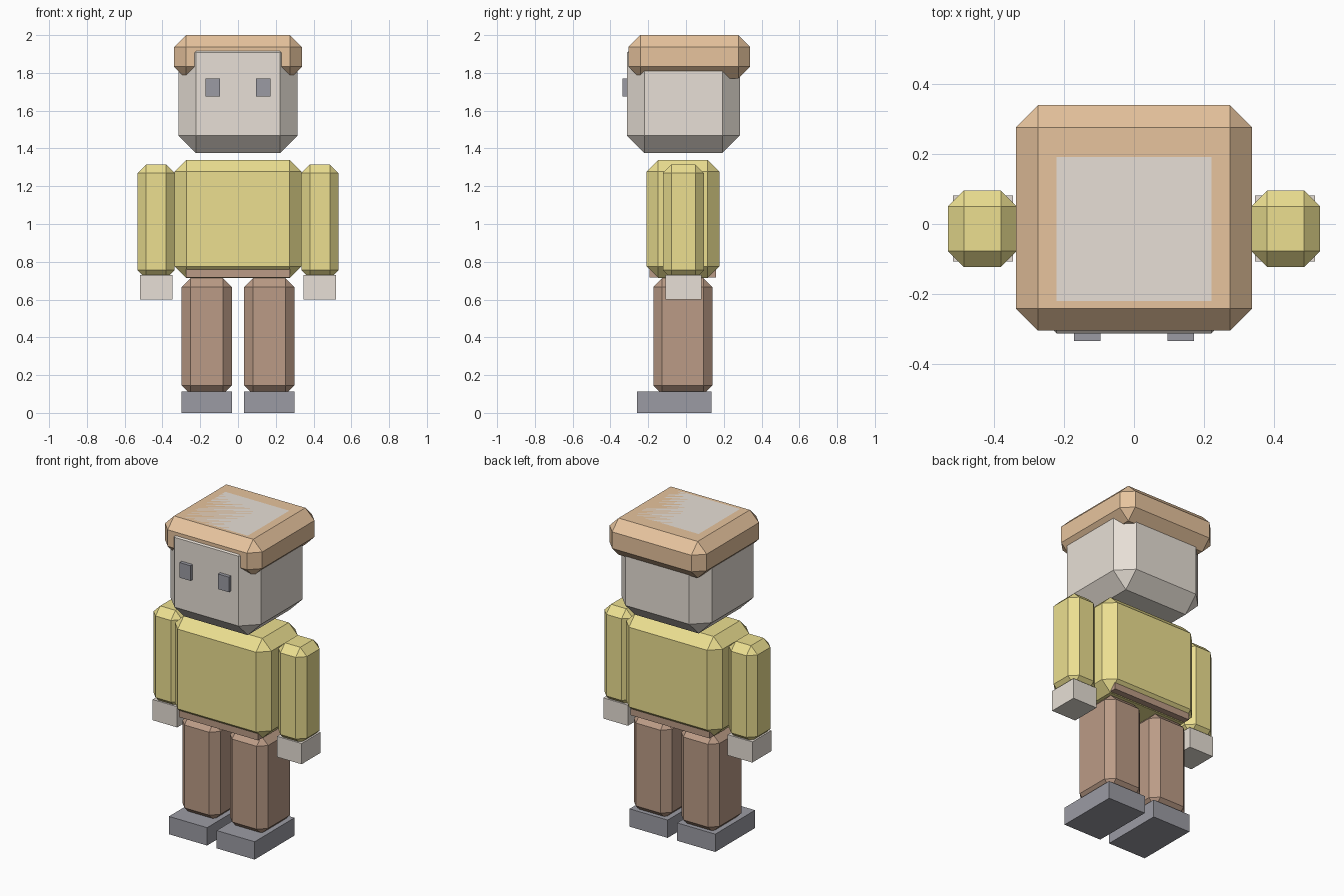
import bpy, bmesh
from mathutils import Vector

if "Cube" in bpy.data.objects:
    bpy.data.objects.remove(bpy.data.objects["Cube"])


def material(name, rgb):
    m = bpy.data.materials.new(name)
    m.diffuse_color = (*rgb, 1)
    m.use_nodes = True
    m.node_tree.nodes["Principled BSDF"].inputs["Base Color"].default_value = m.diffuse_color
    return m


SKIN = material("skin", (0.80, 0.74, 0.67))
HAIR = material("hair", (0.80, 0.55, 0.34))
YELLOW = material("yellow_cloth", (0.84, 0.74, 0.28))
BROWN = material("brown_cloth", (0.50, 0.33, 0.24))
DARK = material("dark", (0.33, 0.33, 0.37))


def box(name, xs, ys, zs, mat, chamfer=0.0):
    """Box between the given ranges, all edges optionally chamfered."""
    lo, hi = (Vector(p) for p in zip(xs, ys, zs))
    centre = (lo + hi) / 2
    bm = bmesh.new()
    bmesh.ops.create_cube(bm, size=1)
    bmesh.ops.scale(bm, vec=hi - lo, verts=bm.verts)
    if chamfer:
        bmesh.ops.bevel(bm, geom=bm.edges[:], offset=chamfer, segments=1,
                        affect='EDGES', profile=0.5)
    mesh = bpy.data.meshes.new(name)
    bm.to_mesh(mesh)
    bm.free()
    mesh.materials.append(mat)
    ob = bpy.data.objects.new(name, mesh)
    ob.location = centre
    bpy.context.collection.objects.link(ob)
    return ob


def pair(name, xs, *args):
    """Right and left copies mirrored across x = 0."""
    box("right_" + name, xs, *args)
    box("left_" + name, (-xs[1], -xs[0]), *args)


# Head: the flat face pokes just through the front of the hair
box("head", (-0.315, 0.315), (-0.313, 0.285), (1.375, 2.0), SKIN, 0.093)
box("hair", (-0.338, 0.338), (-0.305, 0.34), (1.77, 2.0), HAIR, 0.063)
pair("eye", (0.096, 0.172), (-0.335, -0.30), (1.675, 1.77), DARK)

# Torso and trouser top
box("torso", (-0.335, 0.335), (-0.21, 0.178), (0.713, 1.34), YELLOW, 0.063)
box("hips", (-0.275, 0.275), (-0.193, 0.16), (0.717, 0.80), BROWN)

# Arms and hands
pair("arm", (0.335, 0.533), (-0.123, 0.096), (0.71, 1.315), YELLOW, 0.046)
pair("hand", (0.347, 0.518), (-0.108, 0.081), (0.60, 0.73), SKIN)

# Legs and shoes
pair("leg", (0.033, 0.298), (-0.173, 0.14), (0.098, 0.713), BROWN, 0.047)
pair("shoe", (0.033, 0.298), (-0.26, 0.135), (0.0, 0.112), DARK)
